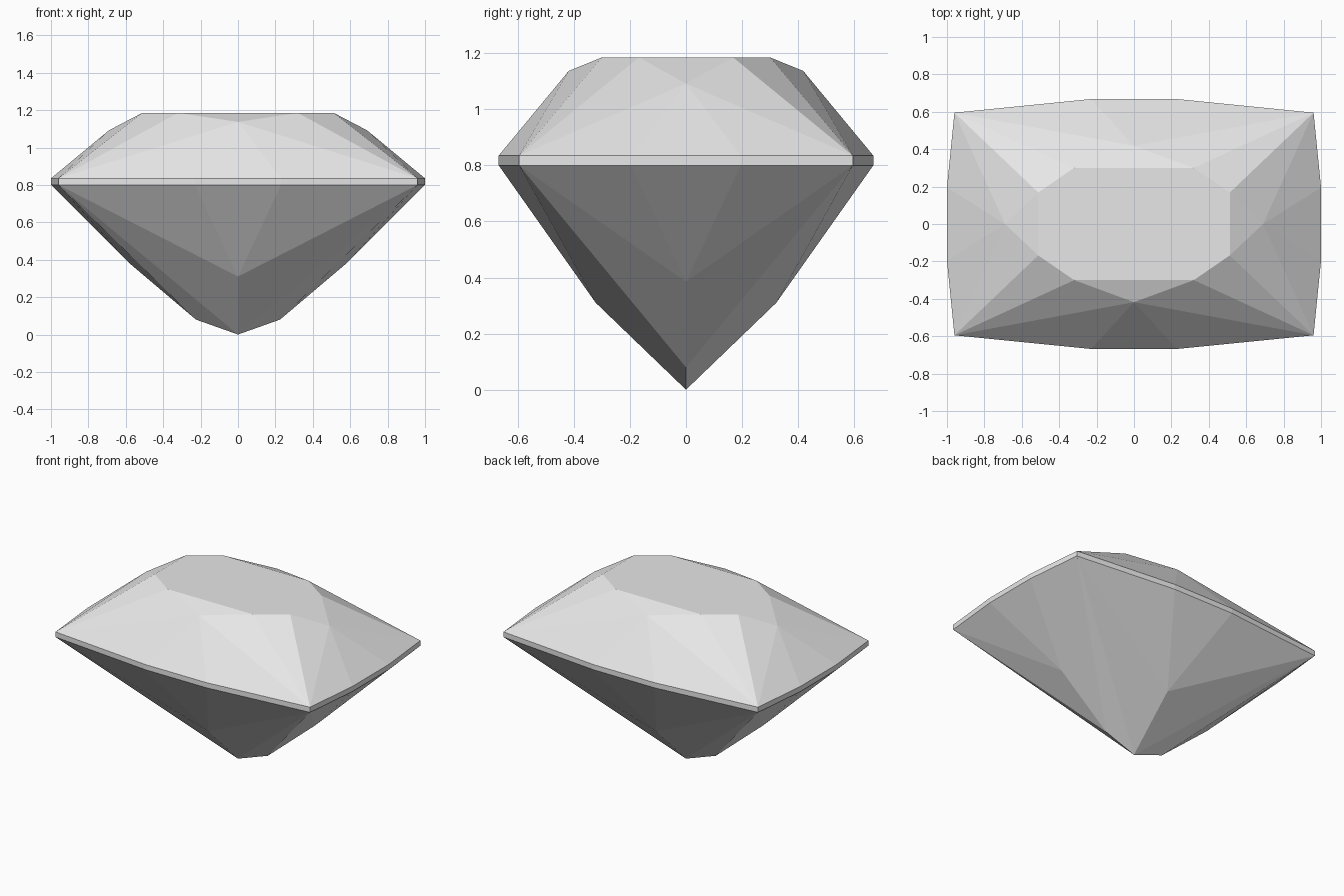
import bpy, bmesh, math

cube = bpy.data.objects.get("Cube")
if cube:
    bpy.data.objects.remove(cube, do_unlink=True)

# Pale grey stone
stone = bpy.data.materials.new("pale grey stone")
stone.use_nodes = True
stone.diffuse_color = (0.8, 0.8, 0.8, 1)
stone.node_tree.nodes["Principled BSDF"].inputs["Base Color"].default_value = (0.8, 0.8, 0.8, 1)

GIRDLE_LOW, GIRDLE_HIGH, TABLE = 0.80, 0.835, 1.185
outline = [(0.96, 0.595), (0.23, 0.668), (1.0, 0.195)]

# One quarter of the cut stone: girdle band, crown and pavilion corners
quarter = [(x, y, z) for x, y in outline for z in (GIRDLE_LOW, GIRDLE_HIGH)]
quarter += [
    (0.32, 0.30, TABLE), (0.512, 0.168, TABLE),      # table
    (0, 0.418, 1.137), (0.69, 0, 1.092),             # upper crown breaks
    (0, 0.322, 0.31), (0.27, 0.25, 0.31),            # pavilion long side
    (0.585, 0, 0.385), (0.225, 0, 0.08), (0, 0, 0),  # pavilion ends and keel
]

# Mirror to all four quarters; the facets are the convex hull
points = {(x * sx, y * sy, z) for x, y, z in quarter for sx in (1, -1) for sy in (1, -1)}
bm = bmesh.new()
for p in sorted(points):
    bm.verts.new(p)
hull = bmesh.ops.convex_hull(bm, input=bm.verts)
bmesh.ops.dissolve_limit(bm, angle_limit=math.radians(0.5), verts=bm.verts, edges=bm.edges)
bmesh.ops.recalc_face_normals(bm, faces=bm.faces)

mesh = bpy.data.meshes.new("gemstone")
bm.to_mesh(mesh)
bm.free()
mesh.materials.append(stone)
bpy.context.collection.objects.link(bpy.data.objects.new("gemstone", mesh))
